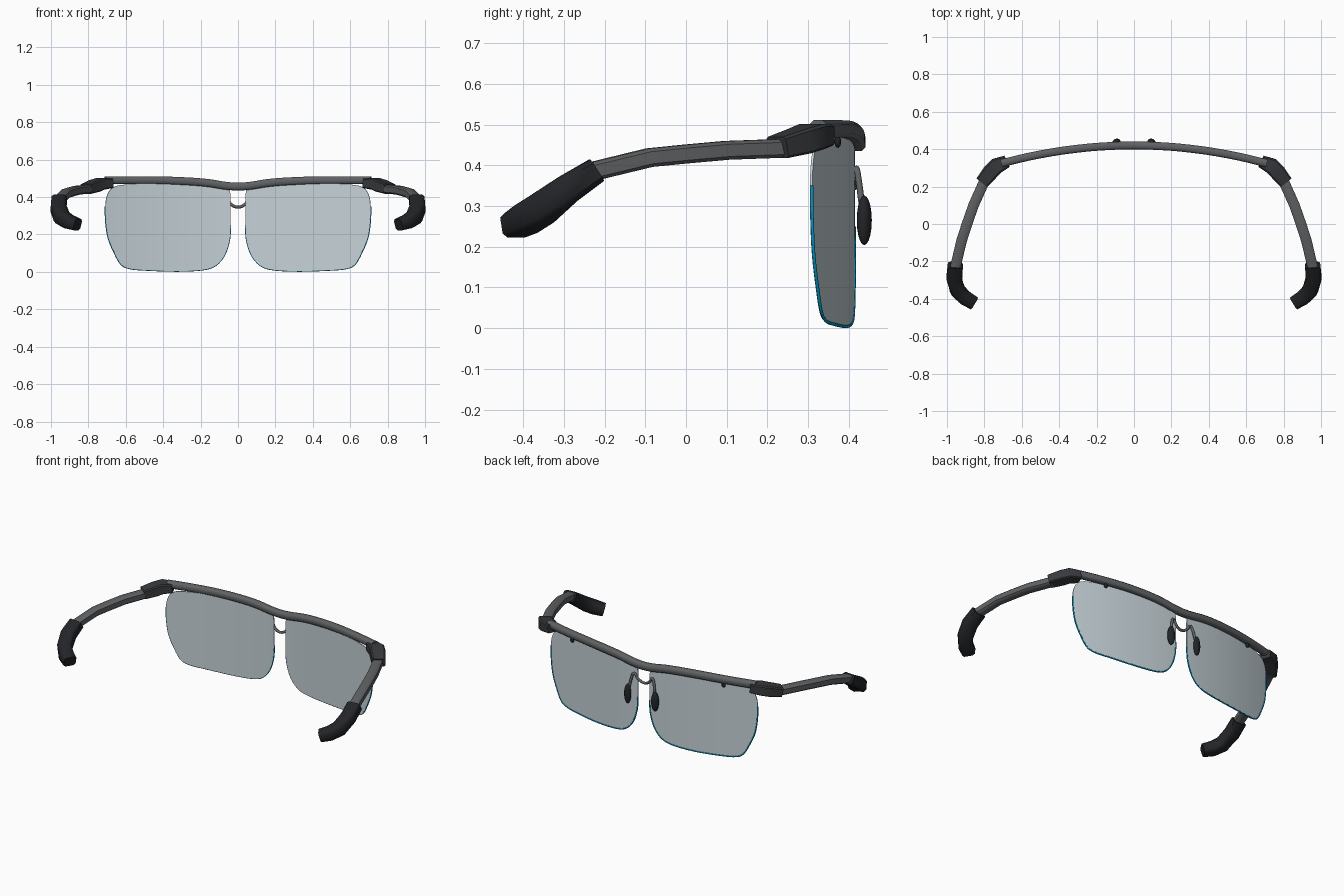
import bpy, bmesh, math
from mathutils import Vector

if "Cube" in bpy.data.objects:
    bpy.data.objects.remove(bpy.data.objects["Cube"])


def material(name, color):
    m = bpy.data.materials.new(name)
    m.diffuse_color = color
    m.use_nodes = True
    m.node_tree.nodes["Principled BSDF"].inputs["Base Color"].default_value = m.diffuse_color
    return m


GREY = material("frame_grey", (0.115, 0.12, 0.127, 1))
HINGE = material("hinge_dark", (0.038, 0.042, 0.047, 1))
DARK = material("rubber_dark", (0.016, 0.018, 0.021, 1))
BLUE = material("rim_blue", (0.0, 0.33, 0.62, 1))
GLASS = material("lens_tint", (0.56, 0.64, 0.68, 1))


def finish(name, bm, mat, angle=50):
    bmesh.ops.recalc_face_normals(bm, faces=bm.faces[:])
    me = bpy.data.meshes.new(name)
    bm.to_mesh(me)
    bm.free()
    ob = bpy.data.objects.new(name, me)
    bpy.context.collection.objects.link(ob)
    me.materials.append(mat)
    if angle:
        bpy.ops.object.select_all(action='DESELECT')
        ob.select_set(True)
        bpy.context.view_layer.objects.active = ob
        bpy.ops.object.shade_smooth_by_angle(angle=math.radians(angle))
    return ob


def spline(pts, steps):
    """Catmull-Rom through an open list of points"""
    p = [Vector(q) for q in pts]
    p = [2 * p[0] - p[1]] + p + [2 * p[-1] - p[-2]]
    out = []
    for i in range(1, len(p) - 2):
        a, b, c, d = p[i - 1:i + 3]
        for s in range(steps):
            t = s / steps
            out.append(0.5 * (2 * b + (c - a) * t + (2 * a - 5 * b + 4 * c - d) * t * t
                              + (3 * b - a - 3 * c + d) * t ** 3))
    return out + [p[-2]]


def bevel_box(c=0.3):
    k = 1 - c
    return [(1, -k), (1, k), (k, 1), (-k, 1), (-1, k), (-1, -k), (-k, -1), (k, -1)]


def circle(n):
    return [(math.cos(math.tau * i / n), math.sin(math.tau * i / n)) for i in range(n)]


def loft(name, path, sizes, section, mat, angle=50):
    """Sweep a section along a path; sizes are (half width, half height) per point"""
    path = [Vector(p) for p in path]
    if isinstance(sizes, tuple):
        sizes = [sizes] * len(path)
    bm = bmesh.new()
    rings = []
    for i, p in enumerate(path):
        t = (path[min(i + 1, len(path) - 1)] - path[max(i - 1, 0)]).normalized()
        side = t.cross(Vector((0, 0, 1))).normalized()
        up = side.cross(t)
        w, h = sizes[i]
        rings.append([bm.verts.new(p + side * u * w + up * v * h) for u, v in section])
    n = len(section)
    for a, b in zip(rings, rings[1:]):
        for j in range(n):
            bm.faces.new((a[j], a[(j + 1) % n], b[(j + 1) % n], b[j]))
    bm.faces.new(rings[0])
    bm.faces.new(rings[-1])
    return finish(name, bm, mat, angle)


def flip(pts, s):
    return [(s * p[0], *p[1:]) for p in pts]


def ellipsoid(name, loc, scale, rot, mat):
    bm = bmesh.new()
    bmesh.ops.create_uvsphere(bm, u_segments=16, v_segments=10, radius=1)
    ob = finish(name, bm, mat, 60)
    ob.location, ob.scale, ob.rotation_euler = loc, scale, rot


def wrap(x):
    return 0.412 - 0.208 * x * x


# Brow bar
half = [(0, 0.456), (0.07, 0.461), (0.15, 0.474), (0.25, 0.483), (0.4, 0.489), (0.56, 0.49), (0.71, 0.49)]
bar = flip(half[:0:-1], -1) + half
bar = [(x, 0.42 - 0.19 * x * x, z) for x, z in bar]
loft("brow_bar", spline(bar, 3), (0.021, 0.021), bevel_box(0.45), GREY)

# Lens outline, right-hand side, as (x, z)
lower = [(0.04, 0.25), (0.046, 0.17), (0.072, 0.09), (0.12, 0.034), (0.19, 0.011), (0.33, 0.004),
         (0.5, 0.01), (0.58, 0.018), (0.625, 0.04), (0.66, 0.1), (0.693, 0.18), (0.707, 0.27), (0.709, 0.35)]
upper = [(0.709, 0.35), (0.705, 0.39), (0.69, 0.43), (0.66, 0.455), (0.6, 0.467), (0.4, 0.477),
         (0.2, 0.468), (0.07, 0.452), (0.042, 0.43), (0.04, 0.25)]
rim = spline(lower, 4)
outline = rim + spline(upper, 4)[1:-1]

for s, tag in ((1, "right"), (-1, "left")):
    # Wrapped lens, flat strips
    bm = bmesh.new()
    bm.faces.new([bm.verts.new((s * p.x, 0, p.y)) for p in outline])
    for i in range(1, 24):
        bmesh.ops.bisect_plane(bm, geom=bm.verts[:] + bm.edges[:] + bm.faces[:],
                               plane_co=(s * (0.04 + 0.67 * i / 24), 0, 0), plane_no=(1, 0, 0))
    for v in bm.verts:
        v.co.y = wrap(v.co.x)
    lens = finish("lens_" + tag, bm, GLASS, 0)
    sol = lens.modifiers.new("thickness", 'SOLIDIFY')
    sol.thickness, sol.offset = 0.006, 0

    # Blue lower rim wire, on the back edge of the lens
    loft("lower_rim_" + tag, [(s * p.x, wrap(p.x) + 0.002, p.y) for p in rim],
         (0.004, 0.004), circle(6), BLUE, 70)

    # Hinge block at the end of the bar
    loft("hinge_" + tag, flip([(0.68, 0.335, 0.474), (0.735, 0.31, 0.471), (0.765, 0.28, 0.46), (0.81, 0.225, 0.444)], s),
         [(0.033, 0.026), (0.043, 0.031), (0.043, 0.031), (0.037, 0.027)], bevel_box(0.2), HINGE, 30)

    # Temple arm
    loft("temple_" + tag, flip([(0.795, 0.24, 0.442), (0.858, 0.1, 0.437), (0.893, 0.0, 0.428),
                                (0.922, -0.09, 0.419), (0.955, -0.23, 0.385)], s),
         (0.028, 0.023), bevel_box(0.35), GREY)

    # Curved rubber ear tip
    loft("ear_tip_" + tag, flip([(0.955, -0.22, 0.388), (0.961, -0.29, 0.342), (0.942, -0.355, 0.292),
                                 (0.905, -0.393, 0.268), (0.858, -0.422, 0.252)], s),
         [(0.041, 0.031), (0.041, 0.036), (0.041, 0.038), (0.04, 0.036), (0.037, 0.031)],
         bevel_box(0.35), DARK)

    # Nose pad and lens screw
    ellipsoid("nose_pad_" + tag, (s * 0.094, 0.438, 0.265), (0.023, 0.018, 0.061), (0, 0, s * -0.3), DARK)
    ellipsoid("lens_screw_" + tag, (s * 0.52, 0.373, 0.458), (0.013, 0.008, 0.015), (0, 0, 0), DARK)

# Wire nose bridge with its two pad arms
wire = [(0, 0.412, 0.346), (0.02, 0.412, 0.35), (0.042, 0.416, 0.366), (0.056, 0.418, 0.39),
        (0.07, 0.421, 0.385), (0.08, 0.426, 0.35), (0.09, 0.434, 0.29)]
loft("nose_bridge", spline(flip(wire[:0:-1], -1) + wire, 3), (0.008, 0.008), circle(8), GREY)
